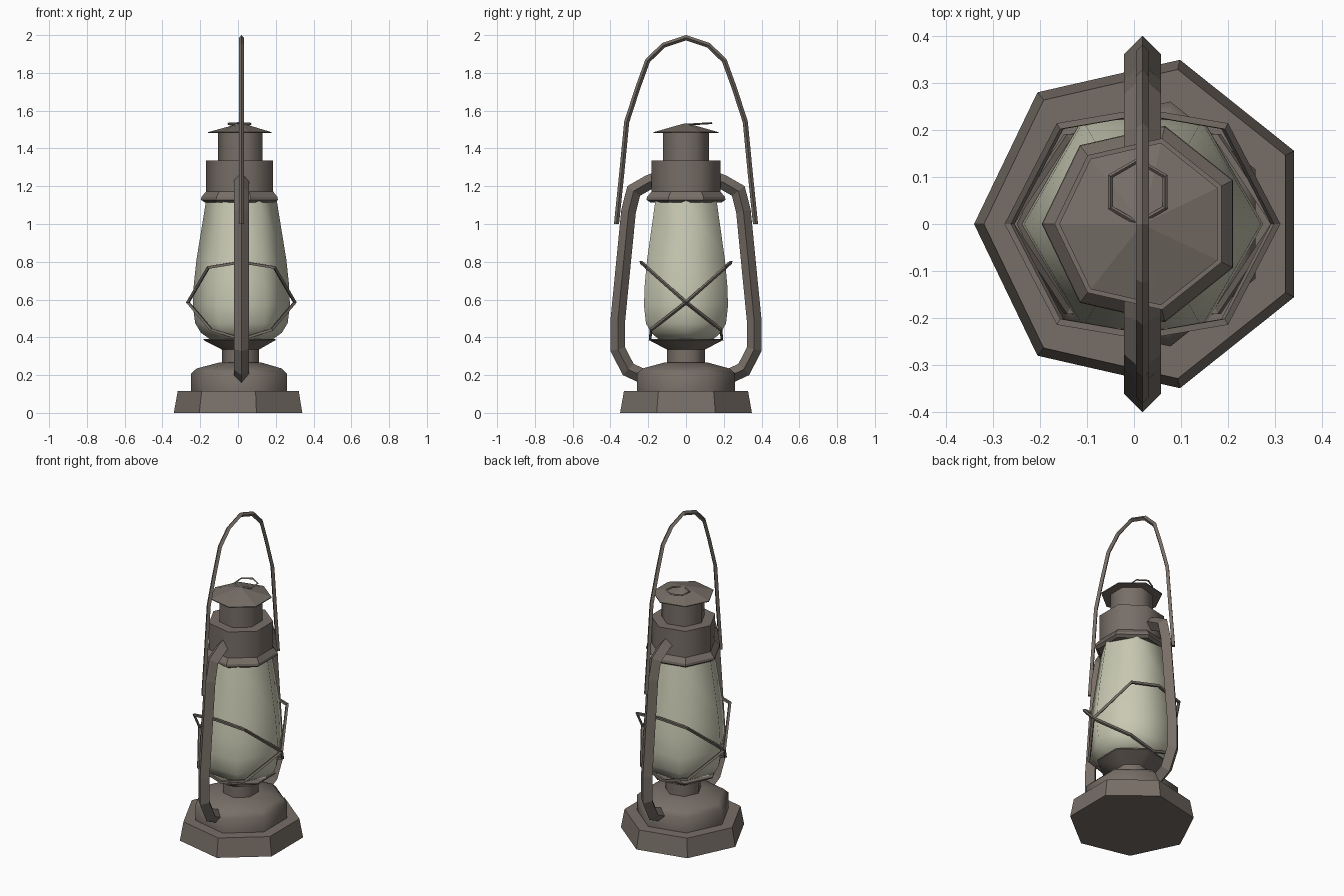
import bpy, bmesh, math
from mathutils import Vector

if "Cube" in bpy.data.objects:
    bpy.data.objects.remove(bpy.data.objects["Cube"])

CX = 0.018  # lamp axis (odd-sided rings shift the centre slightly)


def material(name, rgb):
    m = bpy.data.materials.new(name)
    m.diffuse_color = (*rgb, 1)
    m.use_nodes = True
    m.node_tree.nodes["Principled BSDF"].inputs["Base Color"].default_value = m.diffuse_color
    return m


METAL = material("aged_metal", (0.185, 0.157, 0.135))
GLASS = material("cloudy_glass", (0.58, 0.58, 0.45))


def finish(bm, name, mat, smooth=None):
    bmesh.ops.recalc_face_normals(bm, faces=bm.faces)
    me = bpy.data.meshes.new(name)
    bm.to_mesh(me)
    bm.free()
    me.materials.append(mat)
    ob = bpy.data.objects.new(name, me)
    bpy.context.collection.objects.link(ob)
    if smooth:
        bpy.ops.object.select_all(action='DESELECT')
        ob.select_set(True)
        bpy.context.view_layer.objects.active = ob
        bpy.ops.object.shade_smooth_by_angle(angle=math.radians(smooth))
    return ob


def lathe(name, profile, sides, mat, smooth=None):
    """Turn (radius, height) points around the lamp axis, a corner facing -x."""
    bm = bmesh.new()
    rings = []
    for r, z in profile:
        rings.append([bm.verts.new((CX - r * math.cos(2 * math.pi * i / sides),
                                    r * math.sin(2 * math.pi * i / sides), z))
                      for i in range(sides)])
    for a, b in zip(rings, rings[1:]):
        for i in range(sides):
            j = (i + 1) % sides
            bm.faces.new((a[i], a[j], b[j], b[i]))
    bm.faces.new(rings[0])
    bm.faces.new(rings[-1])
    return finish(bm, name, mat, smooth)


def sweep(name, path, radius, ref, closed=False, mat=METAL):
    """Sweep a diamond section along a path lying near the plane normal to ref."""
    bm = bmesh.new()
    ref = Vector(ref).normalized()
    pts = [Vector(p) + Vector((CX, 0, 0)) for p in path]
    n = len(pts)
    rings = []
    for i, p in enumerate(pts):
        prev = pts[i - 1] if closed or i else None
        nxt = pts[(i + 1) % n] if closed or i < n - 1 else None
        t1 = (p - prev).normalized() if prev else (nxt - p).normalized()
        t2 = (nxt - p).normalized() if nxt else t1
        side = (t1 + t2).normalized().cross(ref).normalized()
        miter = 1 / max(0.6, math.sqrt((1 + t1.dot(t2)) / 2))
        rings.append([bm.verts.new(p + o * radius)
                      for o in (side * miter, ref, -side * miter, -ref)])
    for i in range(n if closed else n - 1):
        a, b = rings[i], rings[(i + 1) % n]
        for k in range(4):
            m = (k + 1) % 4
            bm.faces.new((a[k], a[m], b[m], b[k]))
    if not closed:
        bm.faces.new(rings[0])
        bm.faces.new(rings[-1])
    return finish(bm, name, mat)


# Stepped base, fuel tank, neck and burner cup
lathe("base", [(0.358, 0), (0.337, 0.115)], 7, METAL)
lathe("fuel_tank", [(0.267, 0.11), (0.267, 0.208), (0.237, 0.235), (0.12, 0.266)], 7, METAL, 55)
lathe("burner_cup", [(0.103, 0.25), (0.103, 0.335), (0.2, 0.385), (0.2, 0.392)], 7, METAL, 55)

# Glass globe
lathe("globe", [(0.16, 0.385), (0.215, 0.425), (0.245, 0.475), (0.257, 0.57),
                (0.252, 0.68), (0.238, 0.81), (0.187, 1.125)], 6, GLASS, 65)

# Chimney: flared rim, drum, upper neck and cap
lathe("chimney_rim", [(0.195, 1.115), (0.214, 1.128), (0.212, 1.143), (0.187, 1.172)], 7, METAL)
lathe("chimney_drum", [(0.187, 1.15), (0.187, 1.335)], 7, METAL, 55)
lathe("chimney_neck", [(0.124, 1.33), (0.124, 1.492)], 7, METAL, 55)
lathe("chimney_cap", [(0.177, 1.481), (0.177, 1.486), (0.01, 1.532)], 7, METAL)

# Pull ring on the cap
sweep("pull_ring", [(0.067 * math.sin(a) - 0.01, 0.068 + 0.067 * math.cos(a), 1.534 - 0.008 * (1 - math.cos(a)) / 2)
                    for a in (i * math.pi / 3 for i in range(6))], 0.005, (0, 0, 1), True)

# Side air tubes
TUBE = [(0.15, 1.238), (0.195, 1.222), (0.277, 1.175), (0.304, 1.068), (0.361, 0.49),
        (0.361, 0.337), (0.306, 0.23), (0.22, 0.19)]
for label, s in (("front", -1), ("back", 1)):
    sweep(label + "_air_tube", [(0, s * y, z) for y, z in TUBE], 0.039, (1, 0, 0))

# Carrying handle
HALF = [(0.368, 1.0), (0.34, 1.27), (0.314, 1.54), (0.255, 1.722), (0.203, 1.865), (0.118, 1.947)]
sweep("handle", [(0, -y, z) for y, z in HALF] + [(0, 0, 1.986)] +
      [(0, y, z) for y, z in reversed(HALF)], 0.0135, (1, 0, 0))

# Two tilted wire guards crossing at the sides of the globe
for label, s in (("front", -1), ("back", 1)):
    half = [(0.175, 0.208, 0.77), (0.283, 0, 0.585), (0.16, -0.185, 0.44)]
    loop = ([(0, 0.238, 0.798)] + half + [(0, -0.19, 0.39)] +
            [(-x, y, z) for x, y, z in reversed(half)])
    sweep(label + "_wire_guard", [(x, s * y, z) for x, y, z in loop], 0.0095, (0, -0.7 * s, 0.8), True)
